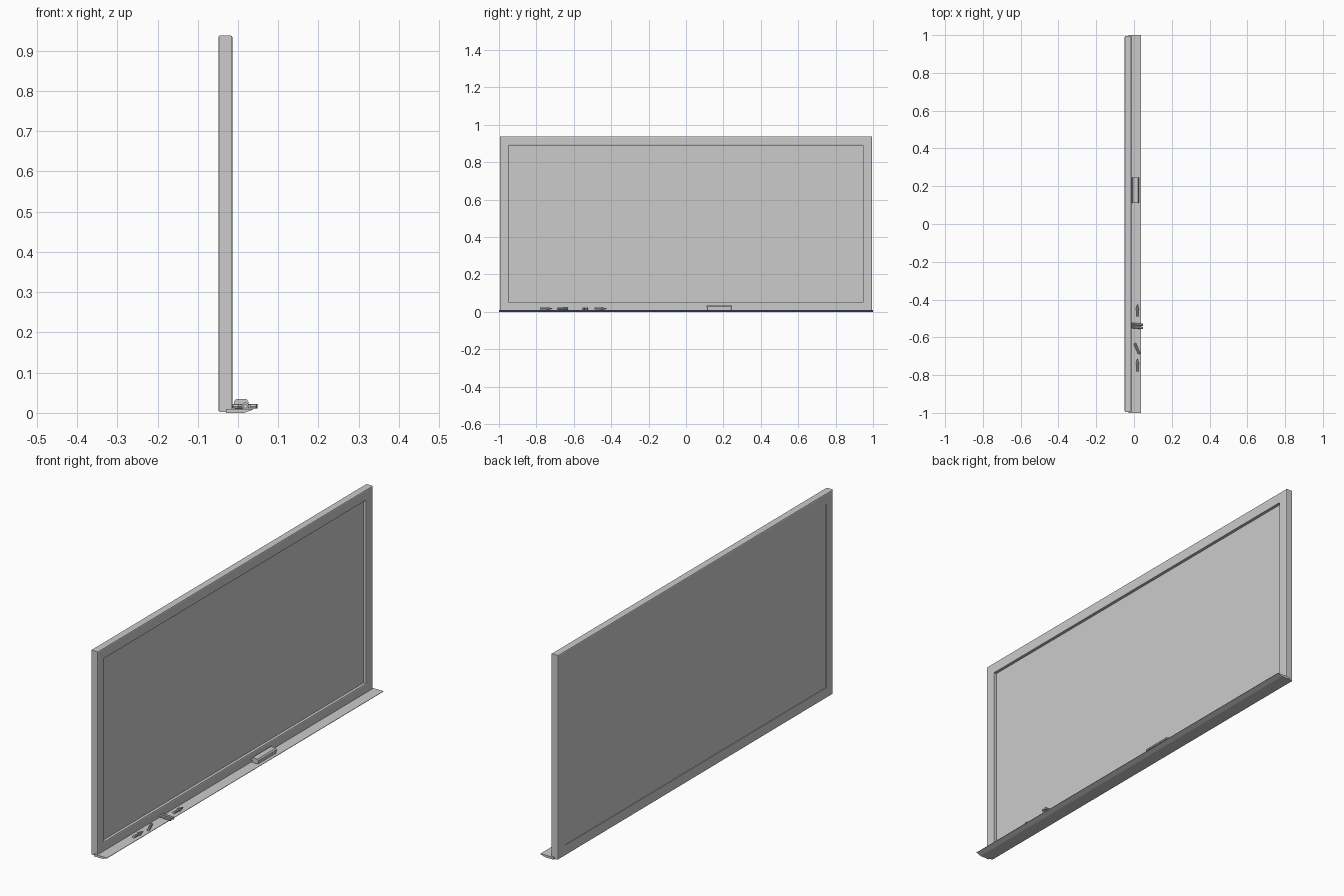
import bpy, bmesh, math
from mathutils import Vector, Matrix

if "Cube" in bpy.data.objects:
    bpy.data.objects.remove(bpy.data.objects["Cube"])


def finish(name, bm):
    bmesh.ops.recalc_face_normals(bm, faces=bm.faces)
    me = bpy.data.meshes.new(name)
    bm.to_mesh(me)
    bm.free()
    ob = bpy.data.objects.new(name, me)
    bpy.context.collection.objects.link(ob)
    return ob


def box(name, lo, hi, bevel=0.0):
    bm = bmesh.new()
    bmesh.ops.create_cube(bm, size=1)
    for v in bm.verts:
        v.co = Vector([(a + b) / 2 + c * (b - a) for a, b, c in zip(lo, hi, v.co)])
    if bevel:
        bmesh.ops.bevel(bm, geom=bm.edges[:], offset=bevel, segments=1, affect='EDGES')
    return finish(name, bm)


def extrude_y(name, profile, y0, y1):
    """Closed (x, z) profile extruded along y."""
    bm = bmesh.new()
    a = [bm.verts.new((x, y0, z)) for x, z in profile]
    b = [bm.verts.new((x, y1, z)) for x, z in profile]
    bm.faces.new(a)
    bm.faces.new(b)
    n = len(a)
    for i in range(n):
        j = (i + 1) % n
        bm.faces.new((a[i], a[j], b[j], b[i]))
    return finish(name, bm)


def stick(name, start, end, radii):
    """Round stick between two points; radii = [(fraction, radius), ...]."""
    start, end = Vector(start), Vector(end)
    rot = (end - start).to_track_quat('Z', 'Y')
    n = 10
    bm = bmesh.new()
    rings = []
    for t, r in radii:
        c = start.lerp(end, t)
        rings.append([bm.verts.new(c + rot @ Vector((r * math.cos(k * math.tau / n),
                      r * math.sin(k * math.tau / n), 0))) for k in range(n)])
    for p, q in zip(rings, rings[1:]):
        for k in range(n):
            m = (k + 1) % n
            bm.faces.new((p[k], p[m], q[m], q[k]))
    bm.faces.new(rings[0])
    bm.faces.new(rings[-1])
    return finish(name, bm)


# Mitred frame: one profile (inset, x) swept round the rectangle
Y, Z0, Z1 = 0.995, 0.002, 0.938
profile = [(0.005, -0.049), (0.048, -0.049), (0.048, -0.015), (0.044, -0.0135),
           (0.005, -0.0135), (0.0015, -0.015), (0, -0.018), (0, -0.0445), (0.0015, -0.0475)]
bm = bmesh.new()
rings = []
for sy, sz in ((-1, 0), (1, 0), (1, 1), (-1, 1)):
    rings.append([bm.verts.new((x, sy * (Y - d), Z1 - d if sz else Z0 + d)) for d, x in profile])
n = len(profile)
for i in range(4):
    p, q = rings[i], rings[(i + 1) % 4]
    for k in range(n):
        m = (k + 1) % n
        bm.faces.new((p[k], p[m], q[m], q[k]))
finish("frame", bm)

# Writing panel set into the frame
box("writing_panel", (-0.046, -0.955, 0.045), (-0.028, 0.955, 0.895))

# Thin ledge under the board
extrude_y("chalk_tray", [(-0.03, 0), (0.015, 0), (0.037, 0.008), (0.037, 0.010), (-0.03, 0.010)],
          -1.0, 1.0)

# Eraser: felt pad and shaped grip
box("eraser_pad", (-0.008, 0.113, 0.010), (0.023, 0.242, 0.023), 0.001)
extrude_y("eraser_grip", [(-0.010, 0.022), (0.026, 0.022), (0.026, 0.028), (0.021, 0.034),
                          (-0.005, 0.034), (-0.010, 0.028)], 0.11, 0.245)

# Markers with a flared pointed end
for i, y in enumerate((-0.78, -0.49)):
    stick(f"marker_{i + 1}", (0.018, y, 0.017), (0.018, y + 0.065, 0.017),
          [(0, 0.006), (0.55, 0.006), (0.55, 0.009), (1, 0.002)])

# Loose chalk sticks
for i, (a, b) in enumerate((((0.004, -0.632, 0.0165), (0.028, -0.688, 0.0165)),
                            ((-0.013, -0.529, 0.0165), (0.048, -0.534, 0.0165)),
                            ((-0.013, -0.545, 0.0165), (0.047, -0.551, 0.0165)))):
    stick(f"chalk_{i + 1}", a, b, [(0, 0.005), (0.03, 0.0065), (0.97, 0.0065), (1, 0.005)])
